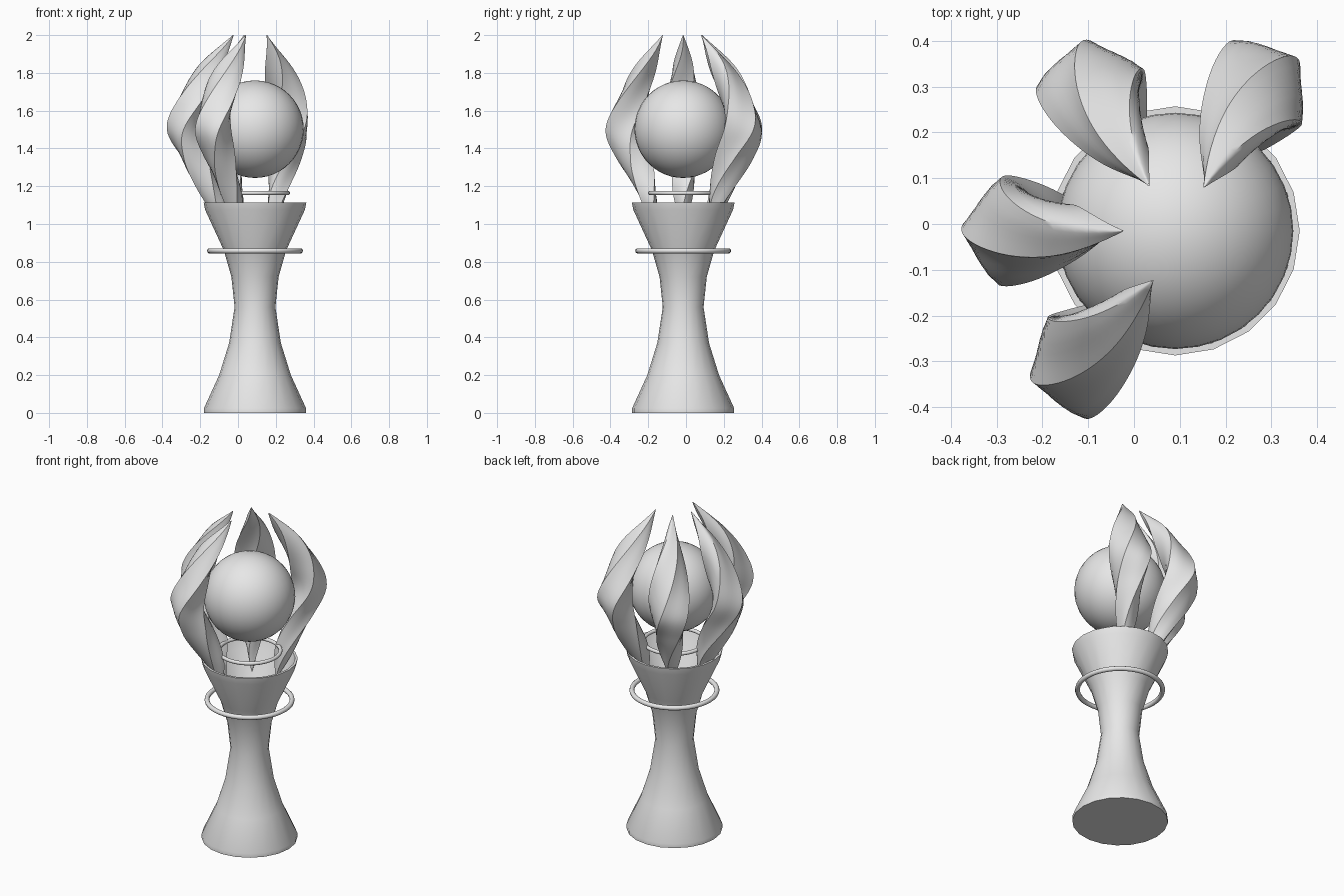
import bpy, bmesh, math
from mathutils import Vector

cube = bpy.data.objects.get("Cube")
if cube:
    bpy.data.objects.remove(cube, do_unlink=True)

AXIS = Vector((0.09, -0.015, 0))

grey = bpy.data.materials.new("plain_grey")
grey.use_nodes = True
grey.diffuse_color = (0.8, 0.8, 0.8, 1)
grey.node_tree.nodes["Principled BSDF"].inputs["Base Color"].default_value = (0.8, 0.8, 0.8, 1)


def finish(obj, name, angle=35):
    obj.name = name
    obj.data.materials.append(grey)
    bpy.ops.object.select_all(action="DESELECT")
    obj.select_set(True)
    bpy.context.view_layer.objects.active = obj
    bpy.ops.object.shade_smooth_by_angle(angle=math.radians(angle))


def loft(name, rings, angle):
    """Skin a stack of equal point rings and cap both ends."""
    bm = bmesh.new()
    loops = [[bm.verts.new(p) for p in ring] for ring in rings]
    n = len(loops[0])
    for low, high in zip(loops, loops[1:]):
        for i in range(n):
            j = (i + 1) % n
            bm.faces.new((low[i], low[j], high[j], high[i]))
    bm.faces.new(loops[0][::-1])
    bm.faces.new(loops[-1])
    bmesh.ops.recalc_face_normals(bm, faces=bm.faces[:])
    mesh = bpy.data.meshes.new(name)
    bm.to_mesh(mesh)
    bm.free()
    obj = bpy.data.objects.new(name, mesh)
    bpy.context.collection.objects.link(obj)
    finish(obj, name, angle)


def polar(radius, angle, z=0):
    return Vector((radius * math.cos(angle), radius * math.sin(angle), z))


def circle(radius, z, sides=20):
    return [AXIS + polar(radius, math.tau * i / sides, z) for i in range(sides)]


def smooth_sample(keys, z):
    """Cubic interpolation through keyed rows (z, value, value)."""
    k = max(i for i in range(len(keys) - 1) if keys[i][0] <= z + 1e-6)
    a, b = keys[k], keys[k + 1]
    before, after = keys[max(k - 1, 0)], keys[min(k + 2, len(keys) - 1)]
    h = b[0] - a[0]
    t = (z - a[0]) / h
    out = []
    for c in (1, 2):
        m0 = (b[c] - before[c]) / (b[0] - before[0]) * h
        m1 = (after[c] - a[c]) / (after[0] - a[0]) * h
        out.append((2*t**3 - 3*t**2 + 1) * a[c] + (t**3 - 2*t**2 + t) * m0
                   + (3*t**2 - 2*t**3) * b[c] + (t**3 - t**2) * m1)
    return out


# Pedestal: flared foot, narrow waist and hollow cup
profile = [(0.27, 0), (0.27, 0.025), (0.19, 0.2), (0.137, 0.37), (0.108, 0.56),
           (0.125, 0.72), (0.165, 0.86), (0.264, 1.075), (0.272, 1.115),
           (0.258, 1.115), (0.24, 1.06), (0.15, 0.88)]
loft("pedestal", [circle(r, z) for r, z in profile], 35)

# Orb
bpy.ops.mesh.primitive_uv_sphere_add(segments=32, ring_count=24, radius=0.258,
                                     location=AXIS + Vector((0, 0, 1.502)))
finish(bpy.context.object, "orb")

# Floating rings
for name, radius, tube, z in (("outer_ring", 0.24, 0.014, 0.858),
                              ("inner_ring", 0.175, 0.011, 1.164)):
    bpy.ops.mesh.primitive_torus_add(major_radius=radius, minor_radius=tube,
                                     major_segments=40, minor_segments=10,
                                     location=AXIS + Vector((0, 0, z)))
    finish(bpy.context.object, name, 60)

# Twisted flame petals: height, distance from the axis, half width
SPINE = [(0.96, 0.16, 0.003), (1.12, 0.212, 0.056), (1.2, 0.245, 0.076),
         (1.35, 0.315, 0.104), (1.5, 0.368, 0.121), (1.65, 0.332, 0.11),
         (1.83, 0.24, 0.074), (2.0, 0.115, 0.002)]
BOTTOM, TOP, BELLY = SPINE[0][0], SPINE[-1][0], SPINE[4][1]
STEPS, SIDES = 48, 24
TWIST = math.radians(210)


def petal(name, place, facing, roll):
    """Stand a petal with its belly toward place, leaning in against facing."""
    belly = AXIS + polar(BELLY, place)
    rings = []
    for s in range(STEPS + 1):
        z = BOTTOM + (TOP - BOTTOM) * s / STEPS
        reach, width = smooth_sample(SPINE, z)
        centre = belly + polar(reach - BELLY, facing, z)
        turn = facing + roll + TWIST * (z - 1.5)
        ring = []
        for i in range(SIDES):
            a = math.tau * i / SIDES
            # Slightly flattened diamond section with four ridges
            swell = (abs(math.cos(a)) ** 1.2 + abs(math.sin(a)) ** 1.2) ** (-1 / 1.2)
            radius = width * swell * (0.91 - 0.09 * math.cos(2 * a))
            ring.append(centre + polar(radius, a + turn))
        rings.append(ring)
    loft(name, rings, 50)


# Belly direction, facing and roll of each petal in degrees
for number, angles in enumerate(((59, 60, -25), (120, 120, -25),
                                 (180, 180, -5), (233, 227, -32)), 1):
    petal(f"petal_{number}", *map(math.radians, angles))
